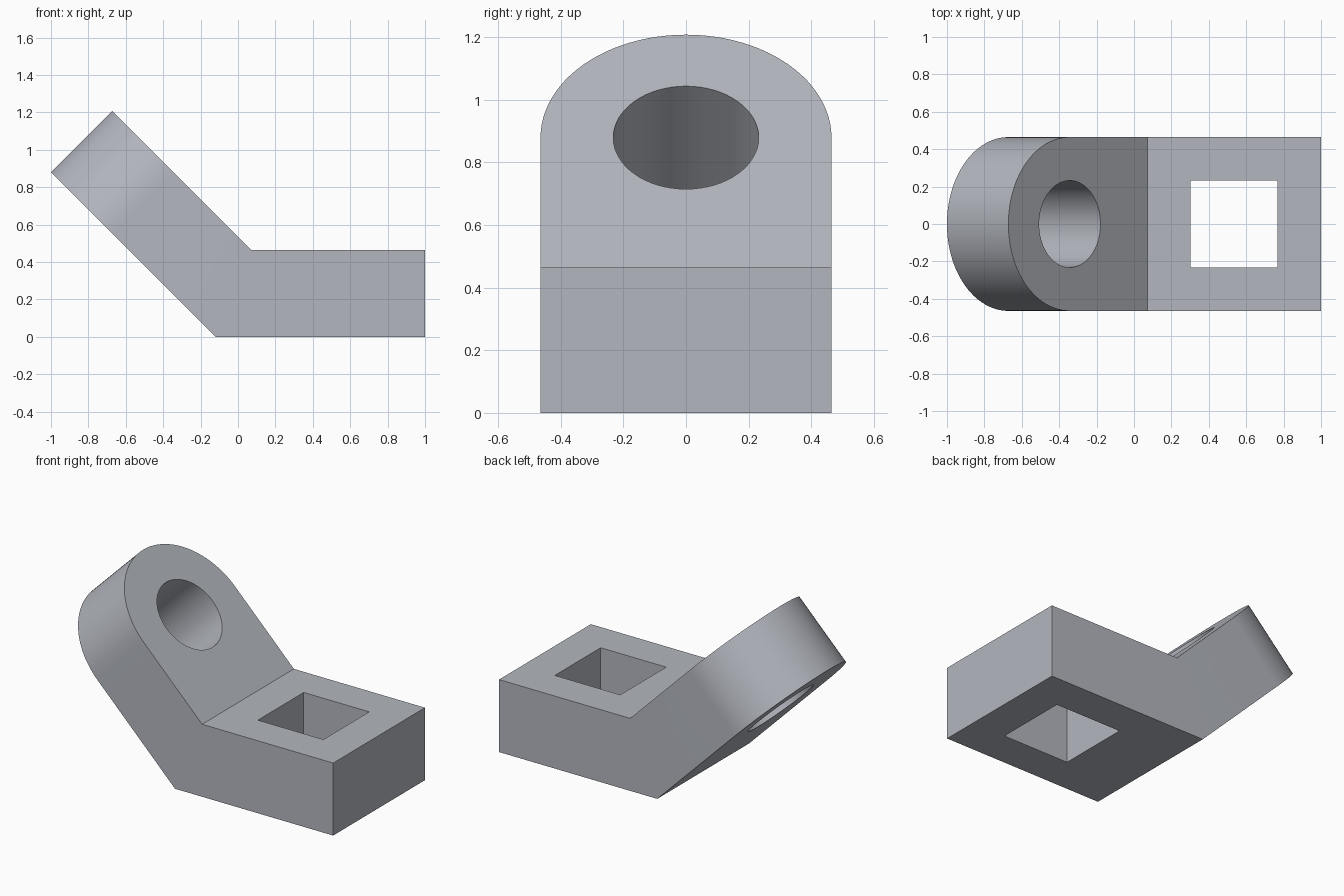
import bpy, bmesh
from math import sin, cos, tan, pi, radians
from mathutils import Vector

if "Cube" in bpy.data.objects:
    bpy.data.objects.remove(bpy.data.objects["Cube"])

S = 0.4645                 # plate thickness and half width
BEND = radians(45)
CREASE = 1 - 2 * S         # x of the inner crease
REACH = 0.586              # crease to eye centre, along the arm
MITRE = S * tan(BEND / 2)  # how far the underside runs past the crease


def arc(cx, r, a0, a1, n):
    return [(cx + r * cos(a0 + (a1 - a0) * i / n), r * sin(a0 + (a1 - a0) * i / n))
            for i in range(n + 1)]


def add_plate(bm, outer, hole, direction):
    """Plate with a hole; (u, y) points, u measured from the crease.
    The crease edge (last to first outer point) is mitred and left open."""
    origin = Vector((CREASE, 0, S))
    normal = Vector((abs(direction.z), 0, abs(direction.x)))

    def verts(points, depth):
        return [bm.verts.new(origin + direction * (-MITRE if depth and u < 1e-6 else u)
                             + Vector((0, y, 0)) - normal * depth) for u, y in points]

    top, low = [[verts(loop, d) for loop in (outer, hole)] for d in (0, S)]
    for loops, n in ((top, normal), (low, -normal)):
        edges = [bm.edges.new((l[i], l[(i + 1) % len(l)])) for l in loops for i in range(len(l))]
        bmesh.ops.triangle_fill(bm, edges=edges, use_beauty=True, normal=n)
    for a, b, skip in zip(top, low, (1, 0)):
        for i in range(len(a) - skip):
            j = (i + 1) % len(a)
            bm.faces.new((a[i], a[j], b[j], b[i]))


bm = bmesh.new()

# Flat base with a square hole
h = S / 2
add_plate(bm, [(0, -S), (2 * S, -S), (2 * S, S), (0, S)],
          [(S - h, -h), (S + h, -h), (S + h, h), (S - h, h)], Vector((1, 0, 0)))

# Slanted arm with a rounded end and a round eye
add_plate(bm, [(0, -S)] + arc(REACH, S, -pi / 2, pi / 2, 48) + [(0, S)],
          arc(REACH, h, 0, 2 * pi, 64)[:-1], Vector((-cos(BEND), 0, sin(BEND))))

# Join the two plates along the mitre
bmesh.ops.remove_doubles(bm, verts=bm.verts, dist=1e-4)
bmesh.ops.recalc_face_normals(bm, faces=bm.faces)

mesh = bpy.data.meshes.new("angled_bracket")
bm.to_mesh(mesh)
bm.free()
bracket = bpy.data.objects.new("angled_bracket", mesh)
bpy.context.collection.objects.link(bracket)

# Blue-grey metal colour
metal = bpy.data.materials.new("blue_grey")
metal.diffuse_color = (0.45, 0.47, 0.515, 1)
metal.use_nodes = True
metal.node_tree.nodes["Principled BSDF"].inputs["Base Color"].default_value = metal.diffuse_color
mesh.materials.append(metal)

bpy.context.view_layer.objects.active = bracket
bracket.select_set(True)
bpy.ops.object.shade_smooth_by_angle(angle=radians(30))
